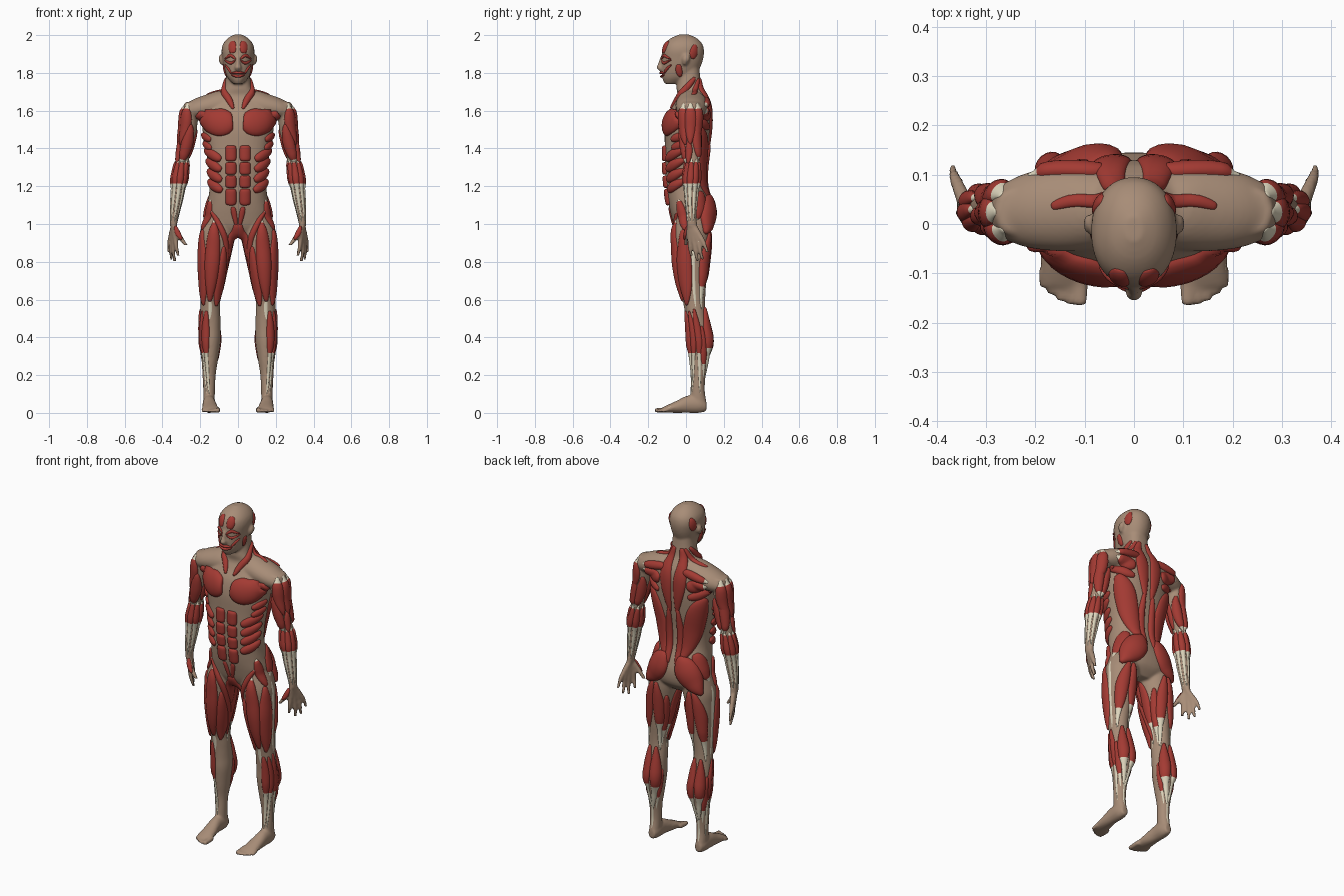
import bpy, bmesh, math
from mathutils import Vector
from mathutils.bvhtree import BVHTree
from mathutils.kdtree import KDTree


def material(name, rgb):
    m = bpy.data.materials.new(name)
    m.diffuse_color = (*rgb, 1)
    return m


SKIN = material("skin tan", (0.39, 0.265, 0.185))
RED = material("muscle red", (0.37, 0.043, 0.033))
IVORY = material("tendon ivory", (0.73, 0.67, 0.51))


def smooth_rows(rows, n):
    """Catmull-Rom resampling of tuples, n + 1 rows."""
    out = []
    for k in range(n + 1):
        f = k / n * (len(rows) - 1)
        i = min(int(f), len(rows) - 2)
        t = f - i
        a, b, c, d = (rows[max(0, min(len(rows) - 1, i + o))] for o in (-1, 0, 1, 2))
        out.append([0.5 * (2 * q + (r - p) * t + (2 * p - 5 * q + 4 * r - s) * t * t
                    + (3 * q - p - 3 * r + s) * t ** 3) for p, q, r, s in zip(a, b, c, d)])
    return out


def loft(bm, rows, axis="z", side=1, power=2.0, n=28):
    """Closed skin through rings (x, y, z, radius_a, radius_b)."""
    loops = []
    for x, y, z, ra, rb in smooth_rows(rows, (len(rows) - 1) * 5):
        loop = []
        for k in range(n):
            c, s = math.cos(k * math.tau / n), math.sin(k * math.tau / n)
            a = ra * math.copysign(abs(c) ** (2 / power), c)
            b = rb * math.copysign(abs(s) ** (2 / power), s)
            d = {"z": (a, b, 0), "x": (0, a, b), "y": (a, 0, b)}[axis]
            loop.append(bm.verts.new(((x + d[0]) * side, y + d[1], z + d[2])))
        loops.append(loop)
    for l0, l1 in zip(loops, loops[1:]):
        for k in range(n):
            bm.faces.new((l0[k], l0[(k + 1) % n], l1[(k + 1) % n], l1[k]))
    bm.faces.new(loops[0])
    bm.faces.new(loops[-1])


def profile(rows):
    """(z, half width, front y, back y) -> rings."""
    return [(0, (f + b) / 2, z, w, (b - f) / 2) for z, w, f, b in rows]


# Base body: torso, head, limbs fused into one skin
bm = bmesh.new()
loft(bm, profile([(0.93, .09, -.03, .09), (0.98, .16, -.06, .135), (1.05, .172, -.08, .145),
                  (1.12, .16, -.095, .13), (1.2, .15, -.105, .105), (1.3, .155, -.112, .105),
                  (1.4, .172, -.112, .118), (1.5, .188, -.112, .128), (1.58, .185, -.095, .13),
                  (1.64, .165, -.062, .122), (1.68, .115, -.045, .105), (1.72, .075, -.05, .085),
                  (1.78, .064, -.045, .075), (1.84, .06, -.04, .07)]), power=2.4, n=48)
loft(bm, profile([(1.742, .026, -.112, -.04), (1.77, .052, -.125, .03), (1.80, .066, -.128, .06),
                  (1.84, .076, -.128, .08), (1.88, .083, -.128, .092), (1.92, .087, -.125, .095),
                  (1.955, .078, -.112, .085), (1.985, .052, -.078, .055), (2.003, .018, -.035, .015)]),
     power=2.15, n=40)
loft(bm, [(0, -.126, 1.888, .010, .010), (0, -.133, 1.85, .012, .015),
          (0, -.138, 1.828, .018, .018), (0, -.13, 1.81, .014, .012)])
LEG = [(.095, .035, 1.04, .08, .09), (.11, .03, .95, .093, .097), (.12, .03, .88, .085, .093),
       (.129, .028, .8, .076, .088), (.138, .032, .7, .062, .076), (.147, .042, .6, .05, .06),
       (.147, .05, .53, .053, .055), (.146, .062, .45, .054, .06), (.145, .07, .38, .053, .066),
       (.148, .068, .28, .042, .052), (.152, .065, .2, .034, .038), (.153, .062, .12, .031, .036),
       (.153, .065, .06, .03, .043)]
ARM = [(.25, .025, 1.645, .03, .045), (.255, .025, 1.58, .042, .056), (.26, .025, 1.5, .042, .05),
       (.275, .028, 1.42, .04, .045), (.296, .033, 1.33, .034, .036), (.31, .03, 1.24, .038, .041),
       (.322, .028, 1.15, .034, .036), (.336, .028, 1.05, .024, .027), (.342, .032, .99, .018, .028)]
FINGERS = [((.33, .022, .915), (.325, .022, .87), (.315, .03, .828)),
           ((.342, .045, .91), (.342, .05, .855), (.335, .062, .803)),
           ((.352, .066, .912), (.356, .075, .86), (.352, .088, .812)),
           ((.36, .084, .92), (.366, .1, .885), (.368, .114, .848))]
TOES = [(.108, -.166, .014), (.131, -.163, .010), (.15, -.155, .010), (.168, -.143, .009), (.185, -.128, .009)]
for s in (1, -1):
    loft(bm, [(.02, .03, 1.63, .08, .075), (.1, .03, 1.63, .085, .075), (.16, .03, 1.622, .085, .066),
              (.22, .028, 1.61, .075, .057), (.268, .026, 1.6, .055, .042)], "x", s)
    loft(bm, LEG, "z", s, n=36)
    loft(bm, ARM, "z", s)
    loft(bm, [(.153, .108, .035, .02, .026), (.153, .07, .045, .033, .045), (.153, .01, .046, .034, .046),
              (.149, -.05, .032, .04, .032), (.146, -.1, .021, .044, .02), (.144, -.128, .014, .042, .012)],
         "y", s)
    loft(bm, [(.088, .003, 1.895, .009, .015), (.091, 0, 1.87, .012, .02), (.084, -.008, 1.842, .007, .009)], "z", s)
    for f in FINGERS:
        a, b, c = f
        loft(bm, [(.342, .022 + a[1] * .25, .99, .016, .016), (*a, .0125, .0155), (*b, .0105, .011),
                  (*c, .0085, .0085)], "z", s, n=14)
    loft(bm, [(.338, .02, .985, .016, .016), (.31, .006, .935, .016, .014), (.276, 0, .888, .011, .009)], "z", s, n=14)
    for x, y, r in TOES:
        loft(bm, [(x, -.09, .018, r, r), (x, (y - .09) / 2, .014, r * 1.1, r), (x, y, r, r * .85, r * .8)], "y", s, n=14)
bmesh.ops.recalc_face_normals(bm, faces=bm.faces)
mesh = bpy.data.meshes.new("body_source")
bm.to_mesh(mesh)
bm.free()
source = bpy.data.objects.new("body_source", mesh)
bpy.context.collection.objects.link(source)
mod = source.modifiers.new("fuse", "REMESH")
mod.mode, mod.voxel_size = "VOXEL", 0.007
mod = source.modifiers.new("soften", "SMOOTH")
mod.factor, mod.iterations = 0.5, 4
mesh = bpy.data.meshes.new_from_object(source.evaluated_get(bpy.context.evaluated_depsgraph_get()))
bpy.data.objects.remove(source)
body = bpy.data.objects.new("body", mesh)
bpy.context.collection.objects.link(body)
mesh.materials.clear()
mesh.materials.append(SKIN)
for f in mesh.polygons:
    f.use_smooth, f.material_index = True, 0

# Lookup of the skin surface, used to lay muscles on it
tree = BVHTree.FromPolygons([v.co for v in mesh.vertices], [f.vertices[:] for f in mesh.polygons])
kd = KDTree(len(mesh.vertices))
for v in mesh.vertices:
    kd.insert(v.co, v.index)
kd.balance()
normals = [v.normal.copy() for v in mesh.vertices]


def near(p):
    loc = tree.find_nearest(p)[0]
    n = Vector()
    for co, i, d in kd.find_n(loc, 12):
        n += normals[i] / (d + 0.004)
    return loc, n.normalized()


def spot(mode, a, b):
    """Surface point: a, b are x/z, y/z, x/y or angle/height around a limb axis."""
    if mode in ("leg", "arm", "torso"):
        rows = {"leg": LEG, "arm": ARM, "torso": [(0, .02, 2, 0, 0), (0, .02, 0, 0, 0)]}[mode]
        i = next((k for k in range(len(rows) - 2) if rows[k + 1][2] <= b), len(rows) - 2)
        t = (rows[i][2] - b) / (rows[i][2] - rows[i + 1][2])
        t = max(0, min(1, t))
        o = Vector((rows[i][0] * (1 - t) + rows[i + 1][0] * t, rows[i][1] * (1 - t) + rows[i + 1][1] * t, b))
        d = Vector((math.sin(math.radians(a)), -math.cos(math.radians(a)), 0))
    else:
        o, d = {"front": ((a, -1, b), (0, 1, 0)), "back": ((a, 1, b), (0, -1, 0)),
                "side": ((1, a, b), (-1, 0, 0)), "foot": ((a, b, .15), (0, 0, -1))}[mode]
    o, d = Vector(o), Vector(d)
    return near(tree.ray_cast(o, d)[0] or o)


def muscle(name, mode, pts, h, t0=0, t1=0, p=3, mirror=True, U=20, K=6):
    """Bulging pad on the skin along pts (a, b, half width); t0/t1 = tendon share at the ends."""
    us = [(1 - math.cos(math.pi * i / U)) / 2 for i in range(U + 1)]
    fine = smooth_rows(pts, 60)
    rows = [fine[round(u * 60)] for u in us]
    mids = [spot(mode, r[0], r[1]) for r in rows]
    bm = bmesh.new()
    grid = []
    for i, u in enumerate(us):
        c, n0 = mids[i]
        t = mids[min(i + 1, U)][0] - mids[max(i - 1, 0)][0]
        fleshy = min(1, max(0, (u - t0) / .1 + .5) if t0 else 1, max(0, (1 - t1 - u) / .1 + .5) if t1 else 1)
        fleshy = .4 + .6 * fleshy
        rnd = max(0, 1 - abs(2 * u - 1) ** p) ** (1 / p)
        w = rows[i][2] * (.05 + .95 * rnd) * (.5 + .5 * fleshy)
        line = {}
        for sg in (-1, 1):
            loc, n = c, n0
            d = t.cross(n).normalized() * sg
            for k in range(K + 1):
                v = math.sin(k / K * math.pi / 2)
                if k:
                    step = w * (v - math.sin((k - 1) / K * math.pi / 2))
                    loc, n = near(loc + d * step)
                    d = (d - n * d.dot(n)).normalized()
                lift = h * fleshy * rnd * math.sqrt(max(0, 1 - v * v)) - .0025
                if k or sg == 1:
                    line[sg * k] = bm.verts.new(loc + n * lift)
        grid.append([line[k] for k in range(-K, K + 1)])
    for i in range(U):
        m = (us[i] + us[i + 1]) / 2
        for j in range(2 * K):
            f = bm.faces.new((grid[i][j], grid[i][j + 1], grid[i + 1][j + 1], grid[i + 1][j]))
            f.smooth = True
            f.material_index = int(m < t0 or m > 1 - t1)
    me = bpy.data.meshes.new(name)
    bm.to_mesh(me)
    bm.free()
    me.materials.append(RED)
    me.materials.append(IVORY)
    ob = bpy.data.objects.new(name, me)
    bpy.context.collection.objects.link(ob)
    if mirror:
        ob.modifiers.new("mirror", "MIRROR").use_mirror_merge = False


# Face and neck
muscle("forehead_muscle", "front", [(.028, 1.905, .02), (.032, 1.94, .024), (.03, 1.968, .018)], .009)
muscle("upper_eye_muscle", "front", [(.012, 1.872, .006), (.04, 1.892, .009), (.07, 1.874, .006)], .009)
muscle("lower_eye_muscle", "front", [(.014, 1.866, .005), (.04, 1.852, .008), (.07, 1.868, .005)], .009)
muscle("upper_lip", "front", [(-.04, 1.796, .005), (0, 1.803, .008), (.04, 1.796, .005)], .014, mirror=False)
muscle("lower_lip", "front", [(-.036, 1.79, .005), (0, 1.782, .008), (.036, 1.79, .005)], .014, mirror=False)
muscle("cheek_muscle", "front", [(.036, 1.798, .006), (.05, 1.82, .008), (.067, 1.842, .006)], .009)
muscle("jaw_muscle", "side", [(-.04, 1.845, .015), (-.037, 1.81, .018), (-.03, 1.78, .012)], .01)
muscle("back_head_muscle", "side", [(.035, 1.875, .016), (.042, 1.91, .024), (.05, 1.95, .014)], .009)
muscle("neck_strap", "torso", [(115, 1.775, .014), (75, 1.72, .018), (35, 1.66, .018), (14, 1.61, .012)], .016)
muscle("neck_side", "torso", [(140, 1.77, .012), (115, 1.72, .014), (95, 1.685, .014)], .01)

# Chest, belly and flank
muscle("chest_muscle", "front", [(.028, 1.545, .06), (.09, 1.54, .076), (.15, 1.55, .064), (.215, 1.585, .03)], .028, p=4)
for top, low in ((1.415, 1.333), (1.327, 1.262), (1.256, 1.192), (1.186, 1.10)):
    muscle("belly_block", "front", [(.038, top, .03), (.038, low, .03)], .02, p=4)
muscle("lower_belly_strip", "front", [(.028, 1.09, .016), (.018, 1.04, .014), (.008, .985, .008)], .01)
for z in (1.355, 1.3, 1.245, 1.19):
    muscle("flank_band", "torso", [(37, z - .015, .02), (55, z + .01, .027), (80, z + .04, .018)], .02)
for z in (1.40, 1.445):
    muscle("rib_finger", "torso", [(56, z, .016), (70, z + .015, .022), (86, z + .03, .014)], .016)

# Back and hips
muscle("upper_back_muscle", "back", [(.022, 1.77, .018), (.045, 1.69, .028), (.045, 1.58, .04), (.022, 1.4, .016)], .016)
muscle("shoulder_blade_top", "back", [(.06, 1.655, .022), (.13, 1.645, .024), (.215, 1.628, .016)], .02, t1=.15)
muscle("shoulder_blade_muscle", "back", [(.09, 1.575, .03), (.14, 1.585, .038), (.21, 1.6, .016)], .02, t1=.15)
muscle("under_blade_muscle", "back", [(.095, 1.51, .018), (.15, 1.53, .026), (.205, 1.56, .016)], .018)
muscle("broad_back_muscle", "back", [(.175, 1.51, .035), (.14, 1.42, .062), (.1, 1.28, .056), (.055, 1.13, .025)], .022)
muscle("spine_column", "back", [(.028, 1.43, .014), (.036, 1.28, .022), (.03, 1.1, .02)], .018)
muscle("buttock", "back", [(.045, 1.15, .035), (.085, 1.09, .07), (.13, 1.02, .065), (.175, .95, .02)], .032)
muscle("hip_side_muscle", "torso", [(118, 1.17, .03), (107, 1.1, .045), (96, 1.01, .02)], .016, t1=.15)
muscle("hip_front_muscle", "torso", [(68, 1.13, .014), (74, 1.06, .028), (83, .97, .018)], .016, t0=.1)

# Thigh
muscle("side_band", "leg", [(92, .99, .02), (98, .8, .017), (95, .56, .014)], .01, t0=1)
muscle("thigh_front", "leg", [(18, 1.03, .012), (10, .92, .036), (5, .76, .042), (2, .59, .018)], .02, t0=.12)
muscle("thigh_outer", "leg", [(60, .97, .022), (58, .82, .045), (52, .68, .04), (40, .57, .014)], .018)
muscle("thigh_inner", "leg", [(-30, .88, .018), (-42, .74, .036), (-45, .64, .034), (-35, .565, .012)], .018)
muscle("thigh_sash", "leg", [(45, 1.09, .012), (0, 1.0, .016), (-42, .88, .017), (-80, .7, .015), (-85, .54, .008)], .014, t0=.08, t1=.12)
muscle("inner_thigh_front", "leg", [(-42, 1.0, .018), (-58, .93, .032), (-75, .8, .016)], .014)
muscle("inner_thigh_long", "leg", [(-85, .93, .02), (-95, .8, .03), (-95, .58, .008)], .012, t1=.25)
muscle("hamstring_outer", "leg", [(165, .96, .018), (152, .83, .038), (145, .7, .028), (130, .55, .01)], .02, t1=.3)
muscle("hamstring_inner", "leg", [(180, .96, .018), (195, .83, .034), (208, .7, .026), (225, .54, .01)], .02, t1=.32)
muscle("hamstring_deep", "leg", [(222, .88, .014), (228, .76, .024), (235, .56, .01)], .014, t1=.25)

# Lower leg and foot
muscle("calf_outer", "leg", [(160, .56, .014), (152, .43, .033), (152, .34, .027), (172, .2, .014)], .022, t1=.32)
muscle("calf_inner", "leg", [(200, .56, .014), (208, .43, .034), (208, .33, .028), (188, .19, .014)], .022, t1=.32)
muscle("calf_deep_outer", "leg", [(112, .46, .012), (118, .34, .02), (145, .18, .009)], .012, t1=.3)
muscle("calf_deep_inner", "leg", [(245, .43, .01), (243, .34, .016), (215, .18, .008)], .01, t1=.3)
muscle("heel_cord", "leg", [(180, .27, .016), (180, .17, .011), (180, .07, .013)], .01, t0=1)
muscle("shin_muscle", "leg", [(22, .54, .014), (28, .42, .025), (22, .28, .016), (0, .1, .009)], .016, t1=.45)
muscle("shin_outer", "leg", [(52, .54, .01), (58, .42, .019), (50, .28, .013), (25, .1, .008)], .014, t1=.42)
muscle("leg_side_muscle", "leg", [(84, .55, .012), (88, .42, .021), (95, .28, .015), (115, .1, .008)], .014, t1=.45)
muscle("knee_cord", "leg", [(3, .6, .018), (0, .55, .02), (5, .49, .01)], .009, t0=1)
for x, y, r in TOES:
    muscle("foot_cord", "foot", [(.15 + (x - .15) * .3, .0, .004), (x, -.08, .004), (x, y + .015, .003)], .006, t0=1, K=3)

# Shoulder and upper arm
for nm, a, tip in (("front", 25, 45), ("side", 88, 82), ("back", 150, 118)):
    muscle("shoulder_" + nm, "arm", [(a, 1.64, .02), (a, 1.56, .037), (a * .7 + tip * .3, 1.49, .03), (tip, 1.42, .01)],
           .02, t0=.13)
muscle("biceps", "arm", [(-5, 1.53, .018), (-8, 1.45, .033), (-5, 1.39, .031), (5, 1.31, .012)], .022, t1=.14)
muscle("upper_arm_side", "arm", [(75, 1.44, .012), (65, 1.385, .021), (48, 1.32, .012)], .014)
muscle("triceps_outer", "arm", [(140, 1.54, .018), (138, 1.46, .031), (150, 1.38, .022), (175, 1.33, .01)], .02, t1=.2)
muscle("triceps_inner", "arm", [(205, 1.53, .016), (212, 1.45, .03), (205, 1.38, .022), (185, 1.33, .01)], .018, t1=.2)
muscle("upper_arm_inner", "arm", [(270, 1.5, .012), (280, 1.42, .02), (285, 1.35, .01)], .01)

# Forearm and hand
for a in (0, 42, 84, 128, 172, 220, 268, 316):
    muscle("forearm_muscle", "arm", [(a, 1.345, .01), (a - 4, 1.26, .02), (a - 8, 1.16, .015), (a - 8, 1.01, .008)],
           .015, t0=.08, t1=.48)
muscle("thumb_ball", "front", [(.332, .99, .01), (.318, .95, .016), (.298, .918, .009)], .012)
for a, b, c in FINGERS:
    muscle("hand_cord", "side", [(.025 + a[1] * .25, .985, .004), (a[1], a[2], .004), (b[1], b[2], .004)], .006, t0=1, K=3)
